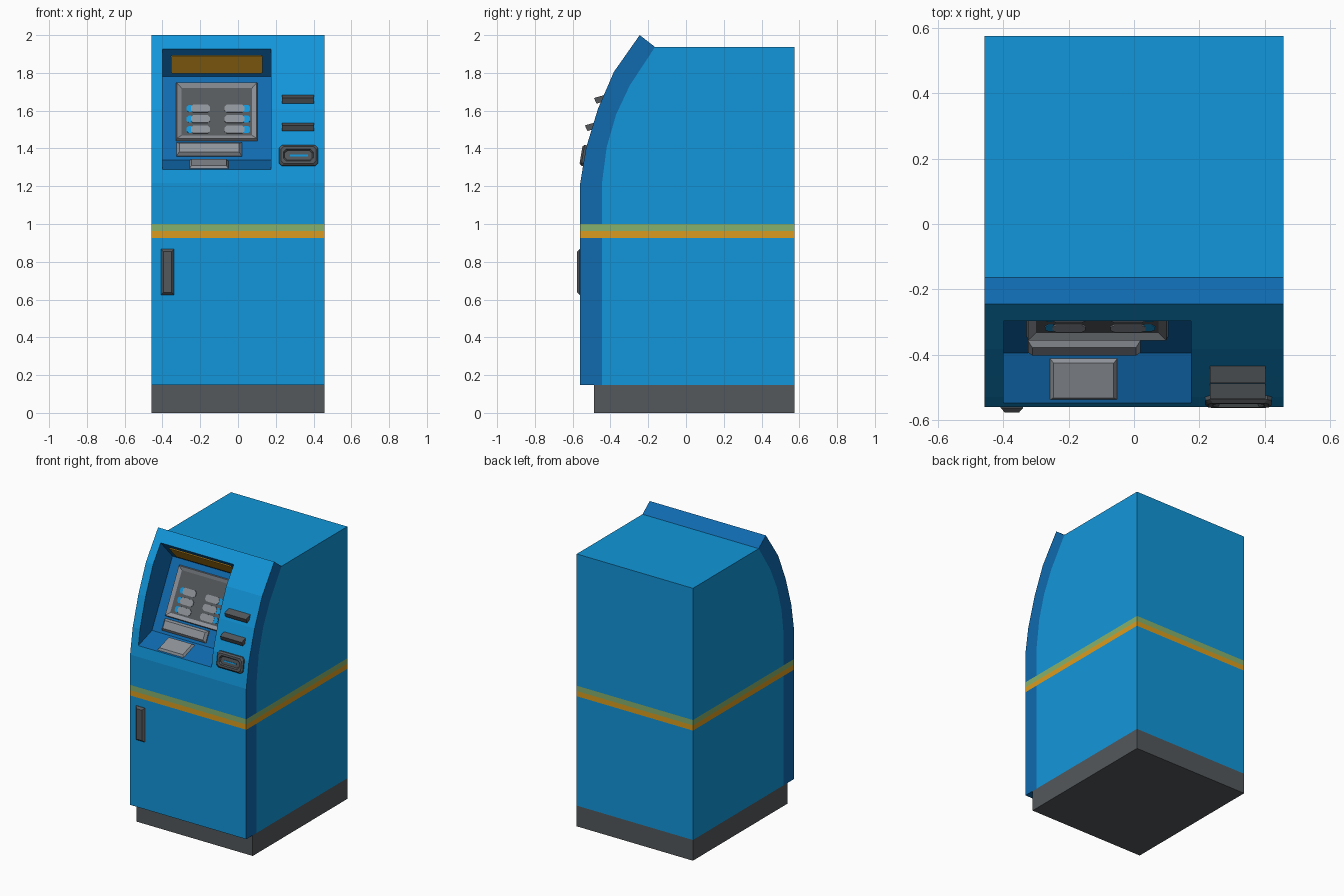
import bpy, bmesh, math
from mathutils import Vector

if "Cube" in bpy.data.objects:
    bpy.data.objects.remove(bpy.data.objects["Cube"])


def material(name, rgb):
    m = bpy.data.materials.new(name)
    m.diffuse_color = (*rgb, 1)
    m.use_nodes = True
    m.node_tree.nodes["Principled BSDF"].inputs["Base Color"].default_value = m.diffuse_color
    return m


BLUE = material("bright_blue", (0.006, 0.305, 0.70))
NAVY = material("deep_blue", (0.005, 0.145, 0.43))
ORANGE = material("orange", (0.70, 0.33, 0.014))
GREEN = material("soft_green", (0.24, 0.44, 0.155))
DARK = material("dark_grey", (0.088, 0.098, 0.105))
GREY = material("light_grey", (0.27, 0.29, 0.32))
SHELL = [BLUE, NAVY, ORANGE, GREEN]
W = 0.457


def finish(name, bm, mats):
    bmesh.ops.recalc_face_normals(bm, faces=bm.faces)
    me = bpy.data.meshes.new(name)
    bm.to_mesh(me)
    bm.free()
    for m in mats:
        me.materials.append(m)
    ob = bpy.data.objects.new(name, me)
    bpy.context.collection.objects.link(ob)
    return ob


def loft(bm, rings):
    """Skin a list of closed vertex rings and cap both ends; returns end cap."""
    vs = [[bm.verts.new(p) for p in r] for r in rings]
    n = len(vs[0])
    for a, b in zip(vs, vs[1:]):
        for i in range(n):
            j = (i + 1) % n
            bm.faces.new((a[i], a[j], b[j], b[i]))
    bm.faces.new(vs[0][::-1])
    return bm.faces.new(vs[-1])


def prism(name, profile, x0, x1, mats, rule=None, stripes=False):
    """Extrude a (y, z) side profile along x; rule picks each face's colour."""
    bm = bmesh.new()
    loft(bm, [[(x, y, z) for y, z in profile] for x in (x0, x1)])
    if stripes:
        for z in (0.925, 0.962, 1.0):
            bmesh.ops.bisect_plane(bm, geom=bm.verts[:] + bm.edges[:] + bm.faces[:],
                                   plane_co=(0, 0, z), plane_no=(0, 0, 1))
    bmesh.ops.recalc_face_normals(bm, faces=bm.faces)
    bm.normal_update()
    for f in bm.faces:
        z = f.calc_center_bounds().z
        if stripes and 0.925 < z < 1.0:
            f.material_index = 2 if z < 0.962 else 3
        elif rule:
            f.material_index = rule(f.normal)
    return finish(name, bm, mats)


def panel(name, x0, x1, a, b, rings, mats, chamfer=0.0):
    """Plate on a sloped surface from (y, z) a up to b; rings = (inset, height)."""
    t = math.atan2(b[0] - a[0], b[1] - a[1])
    up = Vector((0, math.sin(t), math.cos(t)))
    out = Vector((0, -math.cos(t), math.sin(t)))
    h = math.dist(a, b)
    org = Vector((0, *a))
    loops = []
    for ins, d in rings:
        l, r, lo, hi, c = x0 + ins, x1 - ins, ins, h - ins, chamfer
        if c:
            pts = [(l + c, lo), (r - c, lo), (r, lo + c), (r, hi - c),
                   (r - c, hi), (l + c, hi), (l, hi - c), (l, lo + c)]
        else:
            pts = [(l, lo), (r, lo), (r, hi), (l, hi)]
        loops.append([org + Vector((x, 0, 0)) + up * v + out * d for x, v in pts])
    bm = bmesh.new()
    cap = loft(bm, loops)
    cap.material_index = len(mats) - 1
    return finish(name, bm, mats)


def on(p, q, z):
    """Point (y, z) on the line p-q at height z."""
    return (p[0] + (q[0] - p[0]) * (z - p[1]) / (q[1] - p[1]), z)


# plinth, main body and curved front fascia
prism("plinth", [(-0.487, 0), (0.575, 0), (0.575, 0.147), (-0.487, 0.147)], -W, W, [DARK])
outer = [(-0.56, 0.147), (-0.56, 1.216), (-0.53, 1.40), (-0.466, 1.61), (-0.382, 1.805), (-0.245, 2.0)]
inner = [(-0.445, 0.147), (-0.445, 1.216), (-0.42, 1.407), (-0.37, 1.58), (-0.297, 1.735), (-0.164, 1.937)]
body = prism("cabinet_body", inner + [(0.575, 1.937), (0.575, 0.147)], -W, W, SHELL, stripes=True)
fascia = prism("front_fascia", outer + inner[::-1], -W, W, SHELL,
               rule=lambda n: 0 if n.y < -0.5 else 1, stripes=True)

# recess cut through the fascia into the body
ledge_front, wall_low, wall_top, lip = (-0.548, 1.29), (-0.395, 1.34), (-0.165, 1.78), (-0.297, 1.925)
cutter = prism("recess_cutter", [(-0.70, 1.24), wall_low, wall_top, (-0.429, 2.07), (-0.70, 2.07)],
               -0.40, 0.175, SHELL, rule=lambda n: 1)
cutter.hide_render = True
cutter.display_type = 'WIRE'
for ob in (body, fascia):
    mod = ob.modifiers.new("recess", 'BOOLEAN')
    mod.operation = 'DIFFERENCE'
    mod.solver = 'EXACT'
    mod.object = cutter


def wall(z):
    return on(wall_low, wall_top, z)


# lit sign on the recess ceiling
panel("sign_light", -0.355, 0.13, on(wall_top, lip, 1.80), on(wall_top, lip, 1.893),
      [(0, -0.002), (0, 0.006)], [ORANGE], 0.008)

# screen with sloped bezel, then its two columns of keys
panel("screen", -0.33, 0.105, wall(1.44), wall(1.745),
      [(0, -0.002), (0.006, 0.018), (0.03, 0.005)], [GREY, DARK])
for i, z in enumerate((1.497, 1.552, 1.608)):
    for side, x0, x1, b0, b1 in (("left", -0.25, -0.148, -0.272, -0.238),
                                 ("right", -0.072, 0.035, 0.023, 0.064)):
        panel(f"{side}_screen_key_{i}", x0, x1, wall(z - 0.02), wall(z + 0.02),
              [(0, 0.004), (0, 0.009)], [GREY], 0.012)
        panel(f"{side}_key_marker_{i}", b0, b1, wall(z - 0.018), wall(z + 0.018),
              [(0, 0.004), (0, 0.0075)], [BLUE], 0.01)

# cash outlet below the screen and keypad on the ledge
panel("cash_outlet", -0.325, 0.02, wall(1.357), wall(1.428),
      [(0, -0.002), (0, 0.008), (0.014, 0.026)], [GREY])
panel("keypad", -0.258, -0.05, on(ledge_front, wall_low, 1.293), on(ledge_front, wall_low, 1.335),
      [(0, -0.002), (0.012, 0.014)], [GREY])

# two protruding slots and the card reader on the right
for i, (dy, dz) in enumerate(((0, 0), (-0.048, -0.145))):
    prism(f"paper_slot_{i}", [(y + dy, z + dz) for y, z in
          ((-0.425, 1.685), (-0.487, 1.667), (-0.474, 1.637), (-0.44, 1.648))], 0.233, 0.403, [DARK])
lo, hi = on(outer[1], outer[2], 1.307), on(outer[1], outer[2], 1.417)
panel("card_reader", 0.217, 0.423, lo, hi,
      [(0, -0.005), (0, 0.01), (0.01, 0.02), (0.024, 0.02), (0.03, 0.01)], [DARK], 0.015)
panel("card_slit", 0.275, 0.37, on(lo, hi, 1.356), on(lo, hi, 1.365),
      [(0, 0.008), (0, 0.013)], [BLUE])

# door handle
panel("door_handle", -0.408, -0.339, (-0.56, 0.625), (-0.56, 0.867),
      [(0, -0.003), (0, 0.003), (0.013, 0.017)], [DARK])
